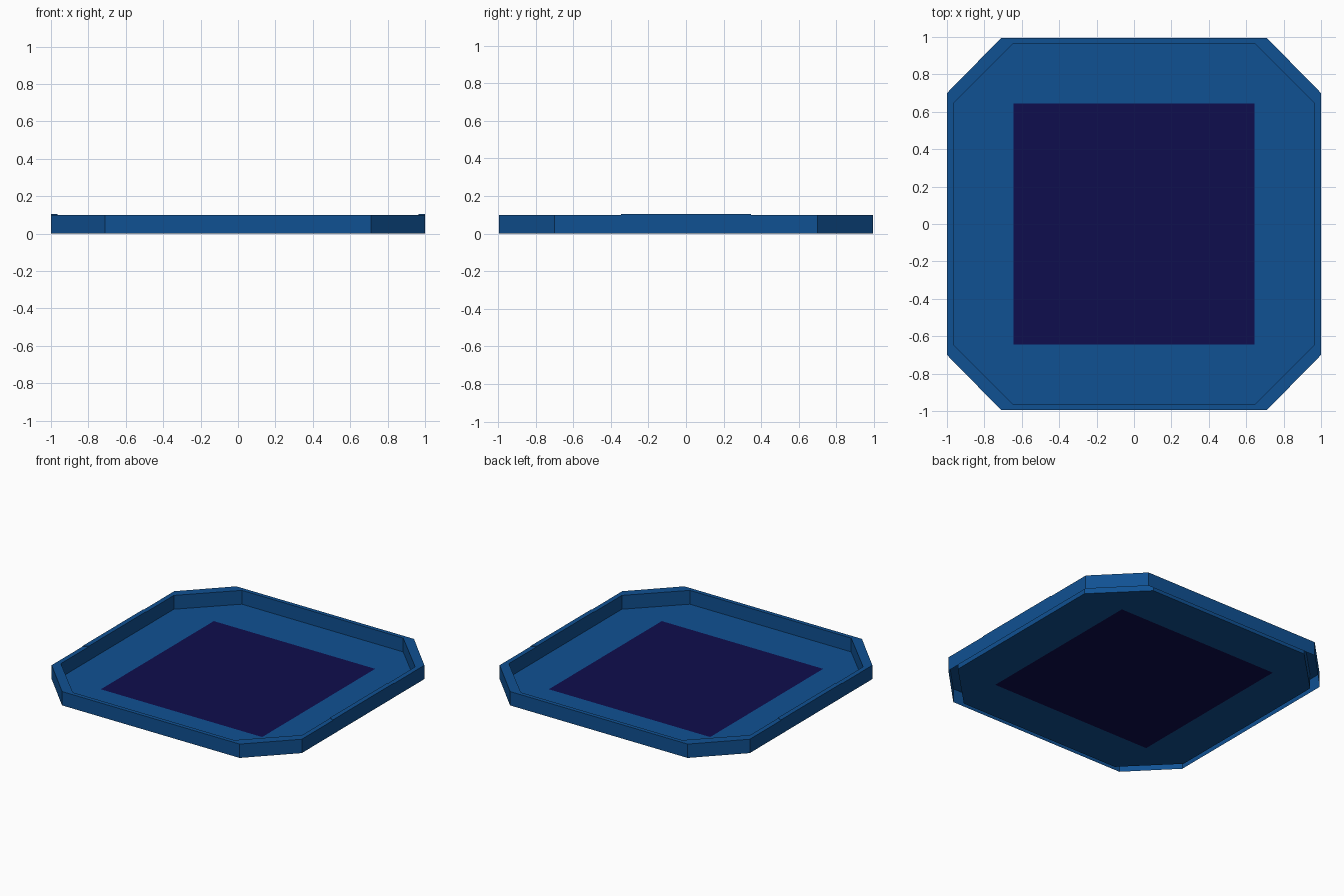
import bpy

if "Cube" in bpy.data.objects:
    bpy.data.objects.remove(bpy.data.objects["Cube"])

def material(name, rgb):
    m = bpy.data.materials.new(name)
    m.diffuse_color = (*rgb, 1)
    m.use_nodes = True
    m.node_tree.nodes["Principled BSDF"].inputs["Base Color"].default_value = m.diffuse_color
    return m

blue = material("blue", (0.005, 0.082, 0.29))
navy = material("dark indigo", (0.0045, 0.004, 0.075))

def make(name, polys, mat):
    """Object from a list of separate flat polygons."""
    verts, faces = [], []
    for p in polys:
        faces.append(range(len(verts), len(verts) + len(p)))
        verts += p
    me = bpy.data.meshes.new(name)
    me.from_pydata(verts, [], [list(f) for f in faces])
    me.materials.append(mat)
    ob = bpy.data.objects.new(name, me)
    bpy.context.collection.objects.link(ob)
    return ob

def octagon(long_x, cut_x, long_y, cut_y):
    """Counter-clockwise cut-corner outline."""
    return [(long_x, -cut_y), (long_x, cut_y), (cut_x, long_y), (-cut_x, long_y),
            (-long_x, cut_y), (-long_x, -cut_y), (-cut_x, -long_y), (cut_x, -long_y)]

H = 0.1
S, E = 0.645, 0.965          # panel half size, inside of the rim
outer = octagon(1.0, 0.71, 0.995, 0.70)
inner = octagon(E, S, E, S)

def at(p, z):
    return (p[0], p[1], z)

# Raised rim: outer wall, flat top and inner wall, open underneath
outer_wall, rim_top, inner_wall = [], [], []
for i in range(8):
    j = (i + 1) % 8
    a, b, c, d = outer[i], outer[j], inner[i], inner[j]
    outer_wall.append([at(a, 0), at(b, 0), at(b, H), at(a, H)])
    rim_top.append([at(a, H), at(b, H), at(d, H), at(c, H)])
    inner_wall.append([at(d, 0), at(c, 0), at(c, H), at(d, H)])
make("outer_wall", outer_wall, blue)
make("rim_top", rim_top, blue)
make("inner_wall", inner_wall, blue)

# Thin raised strips in the middle of the left and right rims
for name, s in (("left", -1), ("right", 1)):
    ring = [(s * 1.0, -0.345), (s * 1.0, 0.345), (s * E, 0.325), (s * E, -0.325)]
    if s < 0:
        ring.reverse()
    z = H + 0.004
    polys = [[at(p, z) for p in ring]]
    for i in range(4):
        a, b = ring[i], ring[(i + 1) % 4]
        polys.append([at(a, H), at(b, H), at(b, z), at(a, z)])
    make(name + "_rim_strip", polys, blue)

# Floor tiles around the panel
def rect(x0, x1, y0, y1):
    return [(x0, y0, 0), (x1, y0, 0), (x1, y1, 0), (x0, y1, 0)]

tiles = []
cuts = [-S, -0.325, 0, 0.325, S]
for y0, y1 in zip(cuts, cuts[1:]):
    tiles += [rect(S, E, y0, y1), rect(-E, -S, y0, y1)]
for x0, x1 in ((-S, 0), (0, S)):
    tiles += [rect(x0, x1, S, E), rect(x0, x1, -E, -S)]
for sx in (-1, 1):
    for sy in (-1, 1):
        t = [(sx * S, sy * S, 0), (sx * E, sy * S, 0), (sx * S, sy * E, 0)]
        tiles.append(t if sx * sy > 0 else t[::-1])
make("floor_tiles", tiles, blue)

# Dark square centre panel
make("centre_panel", [rect(-S, S, -S, S)], navy)
